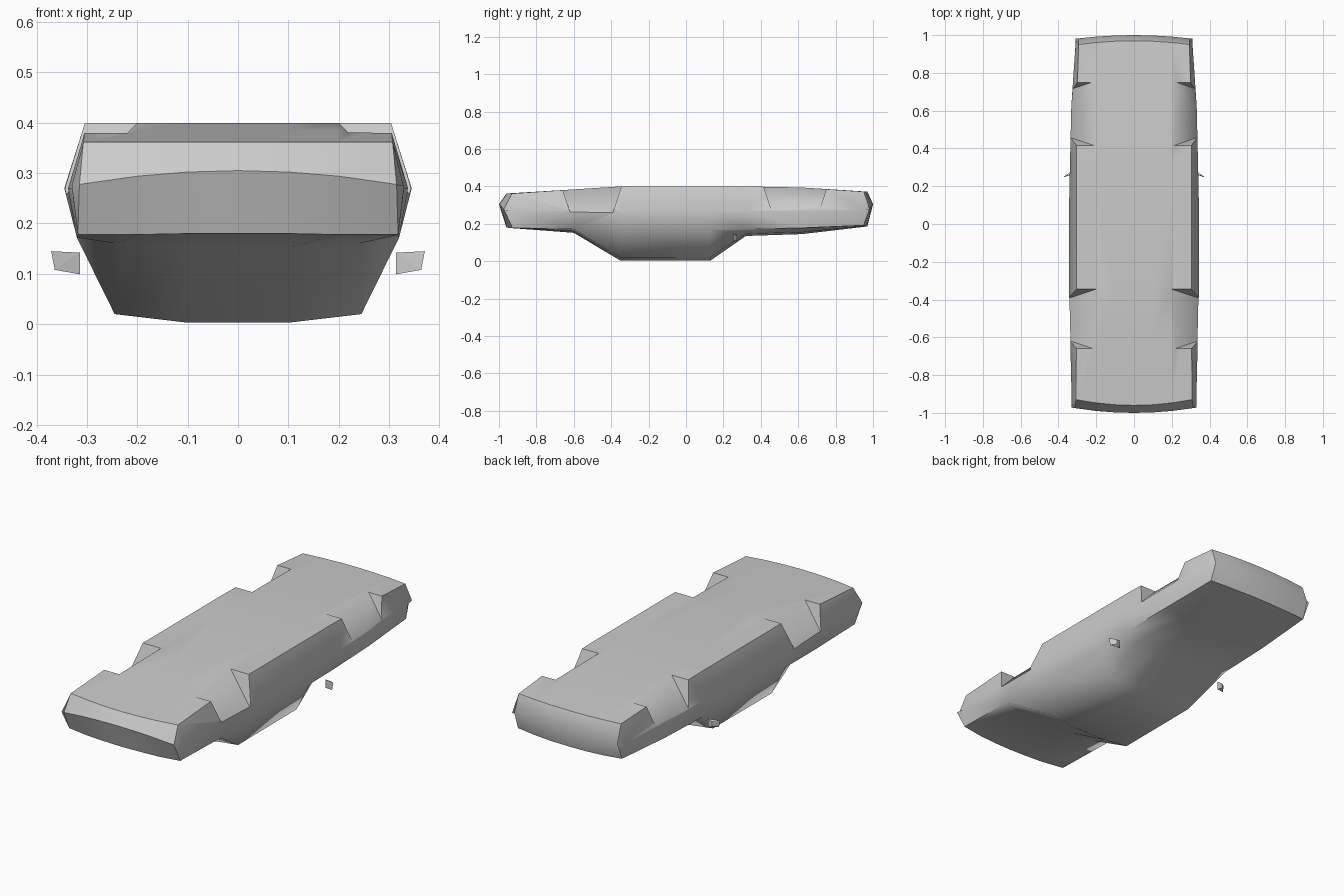
import bpy
import bmesh

default_cube = bpy.data.objects.get("Cube")
if default_cube:
    bpy.data.objects.remove(default_cube, do_unlink=True)

# One plain grey for the whole body
grey = bpy.data.materials.new("plain_grey")
grey.use_nodes = True
grey.diffuse_color = (0.6, 0.6, 0.6, 1)
grey.node_tree.nodes["Principled BSDF"].inputs["Base Color"].default_value = grey.diffuse_color


def finish(name, bm):
    """Turn a bmesh into a linked grey object."""
    bmesh.ops.recalc_face_normals(bm, faces=bm.faces)
    mesh = bpy.data.meshes.new(name)
    bm.to_mesh(mesh)
    bm.free()
    mesh.materials.append(grey)
    obj = bpy.data.objects.new(name, mesh)
    bpy.context.collection.objects.link(obj)
    return obj


def hull(name, points):
    """Convex solid through the given points."""
    bm = bmesh.new()
    verts = [bm.verts.new(p) for p in points]
    bmesh.ops.convex_hull(bm, input=verts)
    return finish(name, bm)


def section(y, floor, floor_x, belt_x, shoulder_x, shoulder_z, edge_x, edge_z, deck_z, bow=0.0):
    """Closed cross-section ring; bow pushes the middle outward along y."""
    half = [(0, floor), (0.1, floor), (0.2, floor), (floor_x, floor),
            (belt_x, 0.27), (shoulder_x, shoulder_z),
            (edge_x, edge_z), (0.1, deck_z), (0, deck_z)]
    ring = half + [(-x, z) for x, z in half[-2:0:-1]]
    return [(x, y + bow * (1 - (x / 0.33) ** 2), z) for x, z in ring]


def tip(y, side_x, bow):
    """End ring folded flat into one horizontal bumper line."""
    half = [0, 0.1, 0.2, side_x - 0.015, side_x, side_x - 0.015, 0.2, 0.1, 0]
    ring = half + [-x for x in half[-2:0:-1]]
    return [(x, y + bow * (1 - (x / 0.33) ** 2), 0.305 - 0.03 * (abs(x) / 0.33) ** 2)
            for x in ring]


# Body shell lofted along y: tail, rear deck, roof, hood, nose
rings = [
    tip(-0.972, 0.33, -0.028),
    section(-0.925, 0.362, 0.307, 0.33, 0.318, 0.178, 0.2, 0.178, 0.18, -0.035),
    section(-0.6, 0.384, 0.305, 0.338, 0.32, 0.172, 0.24, 0.16, 0.152),
    section(-0.35, 0.4, 0.304, 0.345, 0.32, 0.172, 0.245, 0.02, 0.003),
    section(0.13, 0.4, 0.304, 0.343, 0.32, 0.172, 0.245, 0.022, 0.003),
    section(0.32, 0.4, 0.304, 0.339, 0.317, 0.172, 0.24, 0.146, 0.135),
    section(0.62, 0.394, 0.304, 0.332, 0.312, 0.178, 0.22, 0.155, 0.145),
    section(0.945, 0.372, 0.293, 0.31, 0.298, 0.192, 0.2, 0.188, 0.186, 0.025),
    tip(0.978, 0.31, 0.022),
]
bm = bmesh.new()
loops = [[bm.verts.new(p) for p in ring] for ring in rings]
count = len(loops[0])
for a, b in zip(loops, loops[1:]):
    for i in range(count):
        j = (i + 1) % count
        bm.faces.new((a[i], a[j], b[j], b[i]))
bmesh.ops.remove_doubles(bm, verts=bm.verts, dist=0.001)
body = finish("body_shell", bm)


def cut_wheel_well(label, side, y0, y1, inner_x):
    """Cut a notch whose floor slopes outward and whose end walls lean in."""
    top, low = 0.5, 0.1
    points = []
    for x, z in ((inner_x + 0.4 - top, top), (0.6, top), (inner_x + 0.4 - low, low), (0.6, low)):
        lean = (0.4 - z) / 3
        points += [(side * x, y0 + lean, z), (side * x, y1 - lean, z)]
    cutter = hull(label + "_well_cutter", points)
    cutter.hide_render = True
    cutter.hide_set(True)
    mod = body.modifiers.new(label + "_well", "BOOLEAN")
    mod.operation = "DIFFERENCE"
    mod.solver = "EXACT"
    mod.object = cutter
    bpy.context.view_layer.objects.active = body
    bpy.ops.object.modifier_apply(modifier=mod.name)
    bpy.data.objects.remove(cutter, do_unlink=True)


for side, word in ((1, "left"), (-1, "right")):
    cut_wheel_well(word + "_tail", side, -0.665, -0.345, 0.2)
    cut_wheel_well(word + "_nose", side, 0.415, 0.755, 0.208)

    # Side mirror: a thin tapered wedge
    outline = [(0.314, 0.142, 0.268), (0.371, 0.145, 0.25), (0.364, 0.108, 0.25), (0.314, 0.099, 0.268)]
    points = [(side * x, y, z) for x, z, y in outline]
    points += [(side * 0.34, 0.274, 0.138), (side * 0.34, 0.274, 0.112)]
    hull(word + "_mirror", points)

# Smooth body with crisp sill, bumper and roof edges
bpy.ops.object.select_all(action="DESELECT")
body.select_set(True)
bpy.context.view_layer.objects.active = body
bpy.ops.object.shade_smooth_by_angle(angle=0.9)
